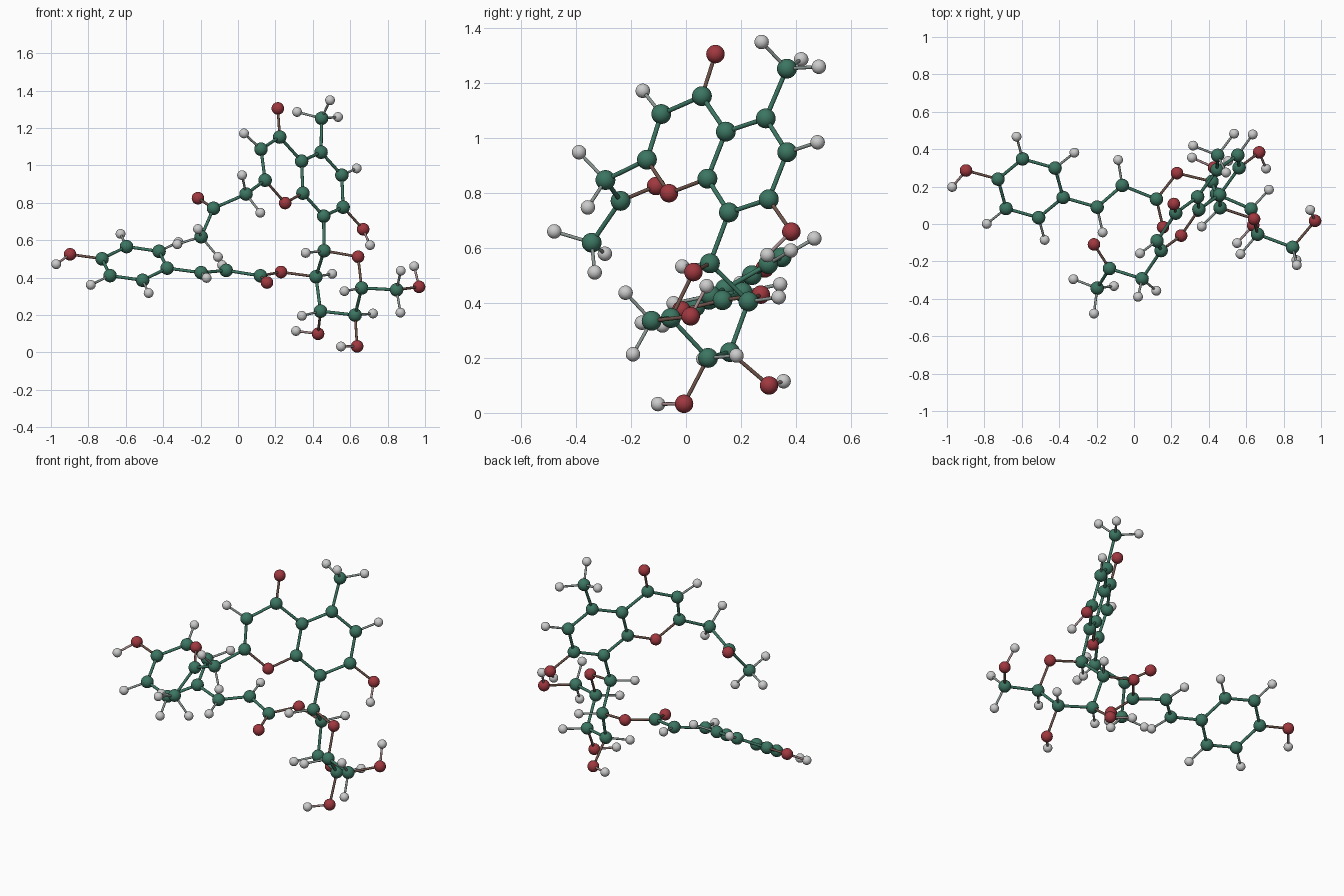
import bpy, bmesh
from mathutils import Vector as V

if "Cube" in bpy.data.objects:
    bpy.data.objects.remove(bpy.data.objects["Cube"])


def material(name, rgb):
    m = bpy.data.materials.new(name)
    m.diffuse_color = (*rgb, 1)
    m.use_nodes = True
    m.node_tree.nodes["Principled BSDF"].inputs["Base Color"].default_value = m.diffuse_color
    return m


GREEN, RED, GREY = (0.045, 0.18, 0.12), (0.35, 0.04, 0.05), (0.6, 0.6, 0.6)
COLOUR = {"C": GREEN, "O": RED, "H": GREY}
RADIUS = {"C": 0.036, "O": 0.0335, "H": 0.0262}
WORD = {"C": "carbon", "O": "oxygen", "H": "hydrogen"}
CH = 0.141
SHIFT = V((0.003, 0, -0.004))  # rests the model on the ground

atoms = []  # (element, part, position)


def add(part, element, *points):
    for p in points:
        atoms.append((element, part, V(p)))


def hexagon(centre, a, b):
    """Six ring points from a centre and two neighbouring spokes."""
    c, a, b = V(centre), V(a), V(b)
    return [c + s for s in (a, b, b - a, -a, -b, a - b)]


# Fused double ring: regular benzene half, then the oxygen-bearing half
add("fused_ring", "C", *hexagon((0.448, 0.223, 0.904), (-0.007, 0.067, 0.171), (0.104, 0.145, 0.048)))
add("fused_ring", "C", (0.22, 0.058, 1.156), (0.12, -0.09, 1.091), (0.142, -0.142, 0.925))
add("fused_ring", "O", (0.249, -0.062, 0.803), (0.21, 0.107, 1.309), (0.666, 0.383, 0.663))
add("fused_ring", "H", (0.703, 0.296, 0.578))

# Top methyl group
add("top_methyl", "C", (0.444, 0.367, 1.256))
add("top_methyl", "H", (0.313, 0.419, 1.29), (0.489, 0.275, 1.353), (0.532, 0.483, 1.263))

# Side chain on the front
add("side_chain", "C", (0.04, -0.293, 0.851), (-0.134, -0.238, 0.775), (-0.2, -0.343, 0.623))
add("side_chain", "O", (-0.217, -0.109, 0.829))
add("side_chain", "H", (-0.217, -0.479, 0.664), (-0.11, -0.332, 0.515), (-0.327, -0.295, 0.583))

# Sugar ring with its arm
add("sugar", "C", (0.457, 0.087, 0.548), (0.414, 0.227, 0.409), (0.438, 0.16, 0.225),
    (0.623, 0.08, 0.204), (0.658, -0.055, 0.349), (0.845, -0.125, 0.339))
add("sugar", "O", (0.639, 0.027, 0.516), (0.425, 0.302, 0.104), (0.634, -0.007, 0.037),
    (0.965, 0.017, 0.355))
add("sugar", "H", (0.307, 0.355, 0.119), (0.548, -0.102, 0.036), (0.939, 0.075, 0.465))

# Long arm with ester link and flat end ring
add("long_arm", "O", (0.227, 0.272, 0.434), (0.152, -0.017, 0.378))
add("long_arm", "C", (0.117, 0.133, 0.414), (-0.066, 0.206, 0.443), (-0.2, 0.09, 0.431))
add("end_ring", "C", *hexagon((-0.556, 0.191, 0.48), (0.174, -0.049, -0.025), (0.131, 0.108, 0.065)))
add("end_ring", "O", (-0.901, 0.286, 0.529))
add("end_ring", "H", (-0.975, 0.198, 0.476))


def neighbours(p, reach=0.24):
    return [(q - p).normalized() for _, _, q in atoms if 0.01 < (q - p).length < reach]


def outward(p):
    return -sum(neighbours(p), V()).normalized()


# Carbons that carry one hydrogen, pointing away from their neighbours
heavy = [a for a in atoms if a[0] == "C"]
singles = [(0.12, -0.09, 1.091), (0.552, 0.368, 0.952), (-0.066, 0.206, 0.443), (-0.2, 0.09, 0.431),
           (0.457, 0.087, 0.548), (0.414, 0.227, 0.409), (0.438, 0.16, 0.225),
           (0.623, 0.08, 0.204), (0.658, -0.055, 0.349)]
end_ring = [a[2] for a in heavy if a[1] == "end_ring"]
singles = [V(s) for s in singles] + [end_ring[i] for i in (1, 2, 4, 5)]
# Carbons that carry a pair of hydrogens
doubles = [V((0.04, -0.293, 0.851)), V((0.845, -0.125, 0.339))]
new = [(p, p + outward(p) * CH) for p in singles]
for p in doubles:
    n1, n2 = neighbours(p)
    side = n1.cross(n2).normalized()
    for s in (-1, 1):
        new.append((p, p + (outward(p) * 0.6 + side * 0.8 * s) * CH))
for p, h in new:
    part = min(heavy, key=lambda a: (a[2] - p).length)[1]
    add(part, "H", h)

mats = {e: material(WORD[e], COLOUR[e]) for e in "COH"}
for pair in ("CC", "CO", "CH", "HO"):
    mix = [(x + y) / 2 * 0.8 for x, y in zip(COLOUR[pair[0]], COLOUR[pair[1]])]
    mats[pair] = material("bond_" + pair.lower(), COLOUR["C"] if pair == "CC" else mix)


def mesh_of(name, build, mat):
    bm = bmesh.new()
    build(bm)
    for f in bm.faces:
        f.smooth = True
    me = bpy.data.meshes.new(name)
    bm.to_mesh(me)
    bm.free()
    me.materials.append(mat)
    return me


def place(name, mesh, location):
    ob = bpy.data.objects.new(name, mesh)
    ob.location = location + SHIFT
    bpy.context.collection.objects.link(ob)
    return ob


# Balls
balls = {e: mesh_of(WORD[e] + "_ball", lambda bm: bmesh.ops.create_uvsphere(
    bm, u_segments=32, v_segments=16, radius=RADIUS[e]), mats[e]) for e in "COH"}
for e, part, p in atoms:
    place(f"{part}_{WORD[e]}", balls[e], p)

# Sticks between all balls within bonding distance
sticks = {k: mesh_of("stick_" + k.lower(), lambda bm: bmesh.ops.create_cone(
    bm, segments=16, radius1=r, radius2=r, depth=1), mats[k])
    for k, r in (("CC", 0.0083), ("CO", 0.007), ("CH", 0.0064), ("HO", 0.0064))}
for i, (e1, part, p) in enumerate(atoms):
    for e2, _, q in atoms[i + 1:]:
        key = "".join(sorted(e1 + e2))
        d = q - p
        if key in sticks and d.length < (0.19 if "H" in key else 0.24):
            ob = place(f"{part}_bond", sticks[key], (p + q) / 2)
            ob.rotation_euler = d.to_track_quat("Z", "Y").to_euler()
            ob.scale = (1, 1, d.length)
